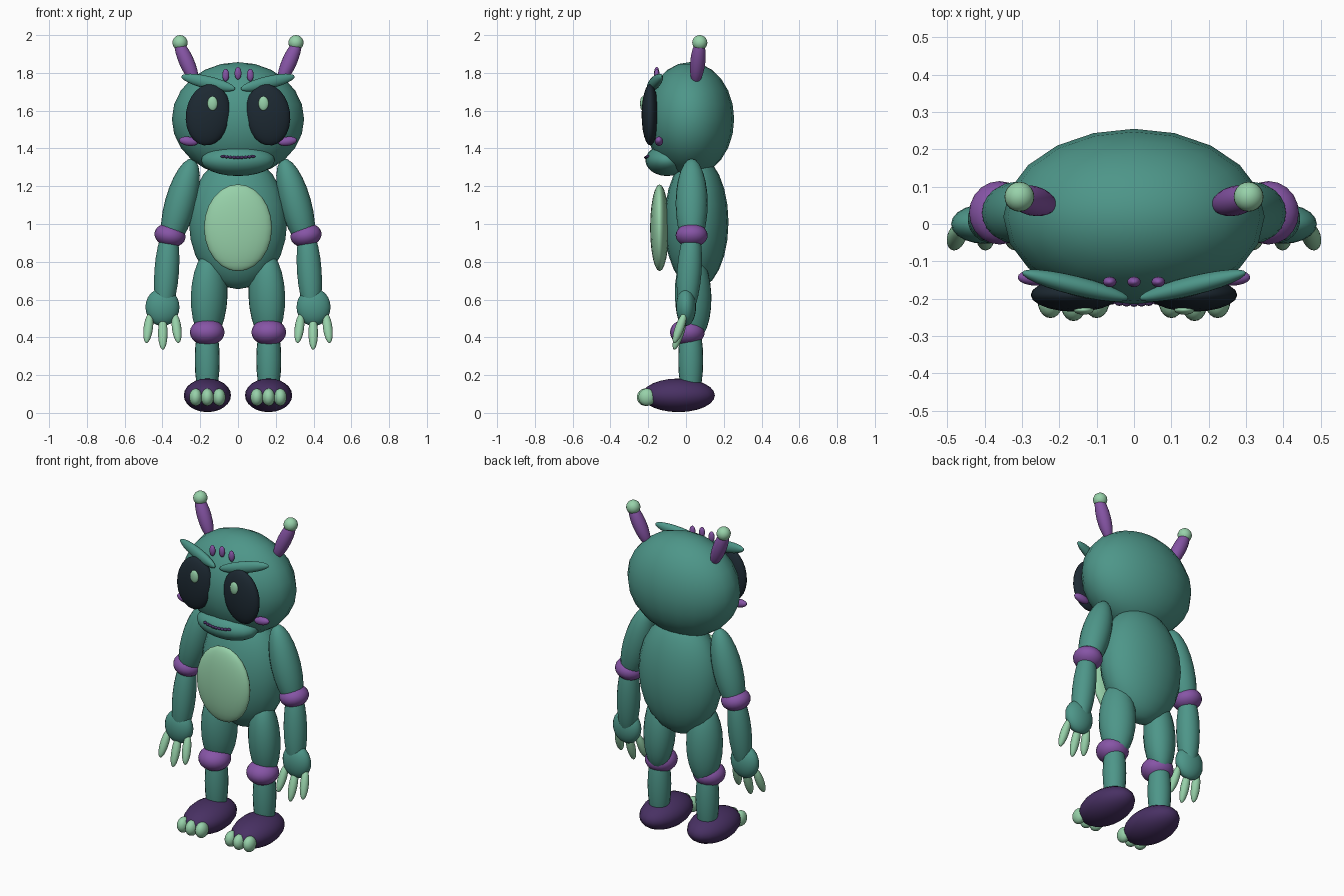
import bpy
from mathutils import Vector, Euler

cube = bpy.data.objects.get("Cube")
if cube:
    bpy.data.objects.remove(cube, do_unlink=True)


def material(name, r, g, b):
    m = bpy.data.materials.new(name)
    m.use_nodes = True
    m.diffuse_color = (r, g, b, 1)
    m.node_tree.nodes["Principled BSDF"].inputs["Base Color"].default_value = (r, g, b, 1)
    return m


TEAL = material("teal skin", 0.075, 0.305, 0.25)
MINT = material("pale mint", 0.31, 0.64, 0.40)
PURPLE = material("purple", 0.24, 0.09, 0.38)
PLUM = material("dark plum", 0.065, 0.03, 0.125)
INK = material("ink black", 0.012, 0.022, 0.032)


def ball(name, loc, radii, mat, rot=None, segments=20, rings=12):
    """Smooth ellipsoid with given centre and radii."""
    bpy.ops.mesh.primitive_uv_sphere_add(segments=segments, ring_count=rings, radius=1, location=loc)
    ob = bpy.context.object
    ob.name = name
    ob.scale = radii
    if rot:
        ob.rotation_euler = rot
    ob.data.materials.append(mat)
    bpy.ops.object.shade_smooth()
    return ob


def limb(name, a, b, rx, ry, mat):
    """Ellipsoid stretched from tip a to tip b."""
    a, b = Vector(a), Vector(b)
    d = b - a
    return ball(name, (a + b) / 2, (rx, ry, d.length / 2), mat,
                d.to_track_quat('Z', 'Y').to_euler())


# Head, torso, belly and muzzle
ball("head", (0, 0.02, 1.555), (0.35, 0.235, 0.302), TEAL)
ball("torso", (0, 0.055, 1.01), (0.26, 0.17, 0.355), TEAL)
ball("belly", (0, -0.14, 0.98), (0.18, 0.05, 0.23), MINT)
ball("muzzle", (0, -0.10, 1.337), (0.195, 0.115, 0.083), TEAL)

# Mouth: a shallow row of beads
for i in range(-4, 5):
    x = i * 0.02
    ball("mouth_bead", (x, -0.212 + 1.6 * x * x, 1.352 + x * x), (0.013, 0.01, 0.008), PLUM,
         segments=10, rings=6)

# Forehead bumps
for i in (-1, 0, 1):
    ball("forehead_bump", (i * 0.065, -0.155, 1.798 - abs(i) * 0.01), (0.018, 0.014, 0.033), PURPLE)

for s, side in ((1, "left"), (-1, "right")):
    # Face
    ball(side + "_eye", (s * 0.158, -0.19, 1.578), (0.118, 0.045, 0.163), INK, Euler((0, -s * 0.14, 0)))
    ball(side + "_eye_glint", (s * 0.135, -0.23, 1.638), (0.027, 0.013, 0.038), MINT)
    limb(side + "_brow", (s * 0.30, -0.13, 1.782), (s * 0.015, -0.20, 1.715), 0.026, 0.034, TEAL)
    ball(side + "_cheek", (s * 0.262, -0.143, 1.438), (0.05, 0.022, 0.024), PURPLE, Euler((0, -s * 0.15, 0)))

    # Antenna
    limb(side + "_antenna", (s * 0.22, 0.05, 1.74), (s * 0.325, 0.075, 1.98), 0.04, 0.04, PURPLE)
    ball(side + "_antenna_tip", (s * 0.307, 0.073, 1.96), (0.04, 0.04, 0.04), MINT)

    # Arm
    limb(side + "_upper_arm", (s * 0.24, 0.03, 1.345), (s * 0.37, 0.03, 0.87), 0.085, 0.083, TEAL)
    ball(side + "_elbow_band", (s * 0.36, 0.03, 0.94), (0.083, 0.085, 0.062), PURPLE, Euler((0, -s * 0.2, 0)))
    limb(side + "_forearm", (s * 0.36, 0.035, 1.0), (s * 0.395, 0.0, 0.5), 0.066, 0.066, TEAL)
    ball(side + "_hand", (s * 0.40, 0.0, 0.56), (0.09, 0.053, 0.10), TEAL)
    for x, spread, drop in ((0.465, 0.02, 0), (0.398, 0, 0.035), (0.335, -0.02, 0)):
        limb(side + "_finger", (s * x, -0.005, 0.53 - drop / 2),
             (s * (x + spread), -0.063, 0.37 - drop), 0.025, 0.024, MINT)

    # Leg
    limb(side + "_thigh", (s * 0.145, 0.03, 0.86), (s * 0.16, 0.045, 0.38), 0.104, 0.09, TEAL)
    ball(side + "_knee_band", (s * 0.163, 0.007, 0.427), (0.092, 0.092, 0.07), PURPLE)
    ball(side + "_shin", (s * 0.163, 0.025, 0.28), (0.066, 0.066, 0.25), TEAL)

    # Foot and toes
    ball(side + "_foot", (s * 0.162, -0.04, 0.093), (0.125, 0.193, 0.089), PLUM)
    for i in (-1, 0, 1):
        ball(side + "_toe", (s * (0.162 + i * 0.062), -0.215 + abs(i) * 0.008, 0.083),
             (0.034, 0.045, 0.046), MINT)
